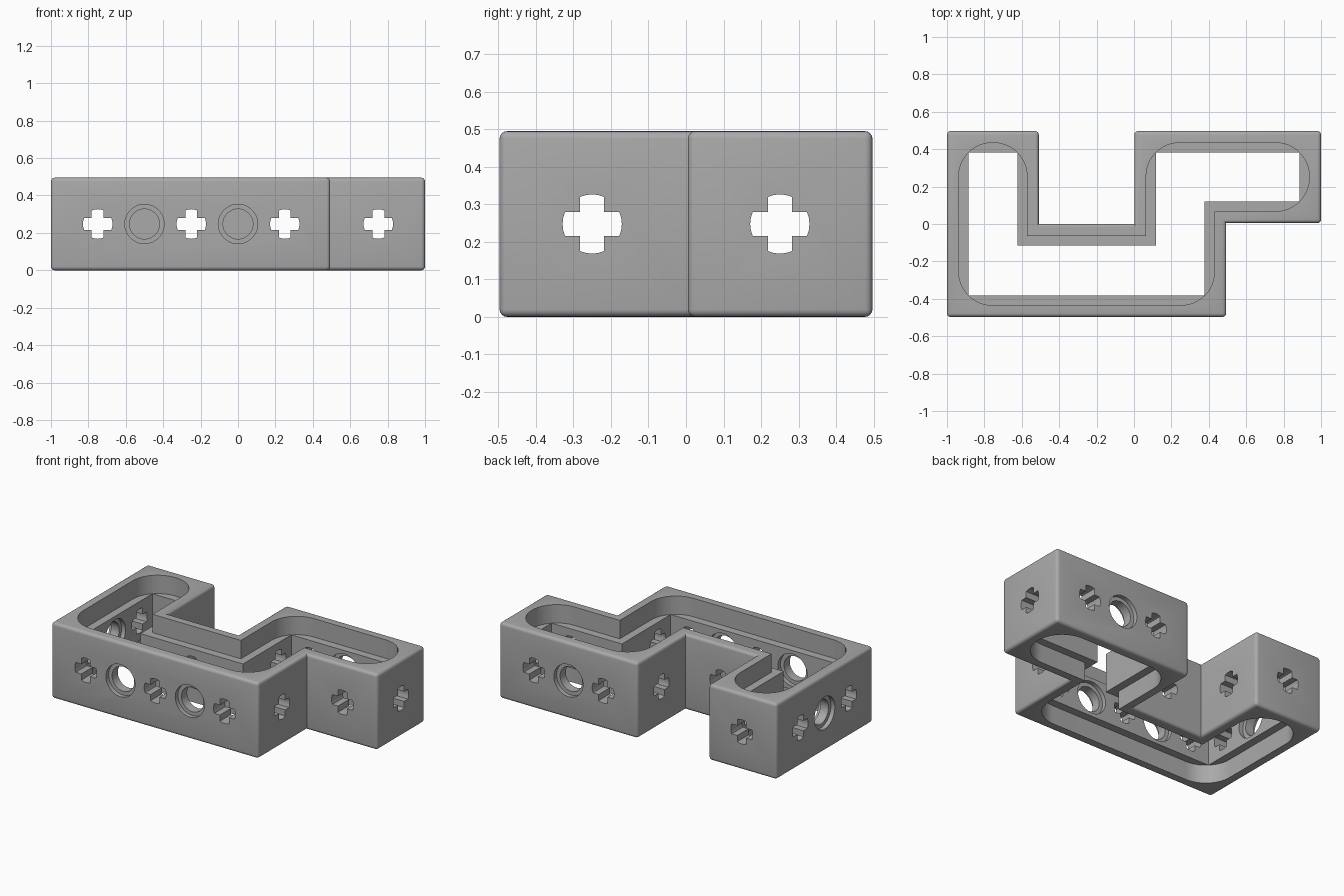
import bpy, bmesh, math
from mathutils import Vector, Matrix

cube = bpy.data.objects.get("Cube")
if cube:
    bpy.data.objects.remove(cube, do_unlink=True)

HEIGHT = 0.495
MID = HEIGHT / 2
WALL = 0.115      # wall thickness at mid height
LIP = 0.063       # wall thickness around the pockets
POCKET = 0.12     # pocket depth

# Outer outline, counter-clockwise
OUTLINE = [Vector(p) for p in (
    (-1, -.497), (.493, -.497), (.493, .005), (1, .005), (1, .497),
    (.002, .497), (.002, 0), (-.509, 0), (-.509, .497), (-1, .497))]


def corners(points):
    """Yield each point with its incoming and outgoing direction."""
    n = len(points)
    for i, p in enumerate(points):
        yield p, (p - points[i - 1]).normalized(), (points[(i + 1) % n] - p).normalized()


def left(d):
    return Vector((-d.y, d.x))


def inset(points, t):
    return [p + t * (left(a) + left(b)) for p, a, b in corners(points)]


def round_convex(points, r, steps=12):
    out = []
    for p, a, b in corners(points):
        if a.cross(b) < 0:
            out.append(p)
            continue
        centre = p - a * r + b * r
        for k in range(steps + 1):
            t = k / steps * math.pi / 2
            out.append(centre - b * r * math.cos(t) + a * r * math.sin(t))
    return out


def prism(bm, points, z0, z1):
    base = bm.faces.new([bm.verts.new((p[0], p[1], z0)) for p in points])
    top = bmesh.ops.extrude_face_region(bm, geom=[base])["geom"]
    verts = [v for v in top if isinstance(v, bmesh.types.BMVert)]
    bmesh.ops.translate(bm, verts=verts, vec=(0, 0, z1 - z0))
    return list(base.verts) + verts


def make_object(name, bm):
    bmesh.ops.recalc_face_normals(bm, faces=bm.faces)
    mesh = bpy.data.meshes.new(name)
    bm.to_mesh(mesh)
    bm.free()
    ob = bpy.data.objects.new(name, mesh)
    bpy.context.collection.objects.link(ob)
    return ob


def cross_profile(r=0.079, half=0.032):
    a = math.asin(half / r)
    pts = []
    for q in range(4):
        turn = Matrix.Rotation(q * math.pi / 2, 2)
        arm = [Vector((math.cos(t * a), math.sin(t * a))) * r
               for t in (-1, -.5, 0, .5, 1)]
        pts += [turn @ p for p in arm + [Vector((half, half))]]
    return pts


def cross_cutter(bm):
    return prism(bm, cross_profile(), -0.03, WALL + 0.03)


def round_cutter(bm, r=0.08, big=0.105, sink=0.028, sides=40):
    """Stepped bore, wider at both faces of the wall."""
    profile = [(big, -0.03), (big, sink), (r, sink),
               (r, WALL - sink), (big, WALL - sink), (big, WALL + 0.03)]
    rings = []
    for rad, z in profile:
        rings.append([bm.verts.new((rad * math.cos(k * math.tau / sides),
                                    rad * math.sin(k * math.tau / sides), z))
                      for k in range(sides)])
    for lo, hi in zip(rings, rings[1:]):
        for k in range(sides):
            j = (k + 1) % sides
            bm.faces.new((lo[k], lo[j], hi[j], hi[k]))
    bm.faces.new(rings[0])
    bm.faces.new(rings[-1])
    return [v for ring in rings for v in ring]


# Outer block with rounded edges; inner vertical corners stay sharp
bm = bmesh.new()
prism(bm, OUTLINE, 0, HEIGHT)
bmesh.ops.recalc_face_normals(bm, faces=bm.faces)
soft = [e for e in bm.edges if e.is_convex]
bmesh.ops.bevel(bm, geom=soft, offset=0.02, segments=4, profile=0.5, affect='EDGES')
frame = make_object("angled_frame", bm)

# Opening and the rounded pockets above and below
cutters = []
bm = bmesh.new()
prism(bm, inset(OUTLINE, WALL), -0.1, HEIGHT + 0.1)
cutters.append(make_object("opening_cutter", bm))
pocket = round_convex(inset(OUTLINE, LIP), 0.178)
for name, z0, z1 in (("lower_pocket_cutter", -0.1, POCKET),
                     ("upper_pocket_cutter", HEIGHT - POCKET, HEIGHT + 0.1)):
    bm = bmesh.new()
    prism(bm, pocket, z0, z1)
    cutters.append(make_object(name, bm))

# Holes: (outline edge, position along the wall, kind)
CROSS, ROUND = cross_cutter, round_cutter
holes = [(0, -.75, CROSS), (0, -.5, ROUND), (0, -.25, CROSS), (0, 0, ROUND),
         (0, .25, CROSS), (1, -.25, CROSS), (2, .75, CROSS), (3, .25, CROSS),
         (4, .25, CROSS), (4, .5, ROUND), (4, .75, CROSS), (5, .25, CROSS),
         (6, -.25, CROSS), (7, .25, CROSS), (8, -.75, CROSS),
         (9, -.25, CROSS), (9, 0, ROUND), (9, .25, CROSS)]
bm = bmesh.new()
for edge, along, cut in holes:
    start = OUTLINE[edge]
    d = (OUTLINE[(edge + 1) % len(OUTLINE)] - start).normalized()
    x, y = (along, start.y) if abs(d.x) > .5 else (start.x, along)
    inward = left(d).to_3d()
    side = Vector((0, 0, 1)).cross(inward)
    place = Matrix((side, (0, 0, 1), inward)).transposed().to_4x4()
    place.translation = (x, y, MID)
    bmesh.ops.transform(bm, matrix=place, verts=cut(bm))
cutters.append(make_object("hole_cutter", bm))

for c in cutters:
    c.hide_render = True
    mod = frame.modifiers.new(c.name, 'BOOLEAN')
    mod.operation = 'DIFFERENCE'
    mod.solver = 'EXACT'
    mod.object = c

# Bake the cuts and drop the cutters
deps = bpy.context.evaluated_depsgraph_get()
final = bpy.data.meshes.new_from_object(frame.evaluated_get(deps))
frame.modifiers.clear()
frame.data = final
for c in cutters:
    bpy.data.objects.remove(c, do_unlink=True)

# Grey plastic
GREY = (0.4, 0.4, 0.4, 1)
mat = bpy.data.materials.new("mid_grey")
mat.use_nodes = True
mat.diffuse_color = GREY
mat.node_tree.nodes["Principled BSDF"].inputs["Base Color"].default_value = GREY
final.materials.clear()
final.materials.append(mat)
for poly in final.polygons:
    poly.material_index = 0

bpy.ops.object.select_all(action='DESELECT')
frame.select_set(True)
bpy.context.view_layer.objects.active = frame
bpy.ops.object.shade_smooth_by_angle(angle=math.radians(35))
